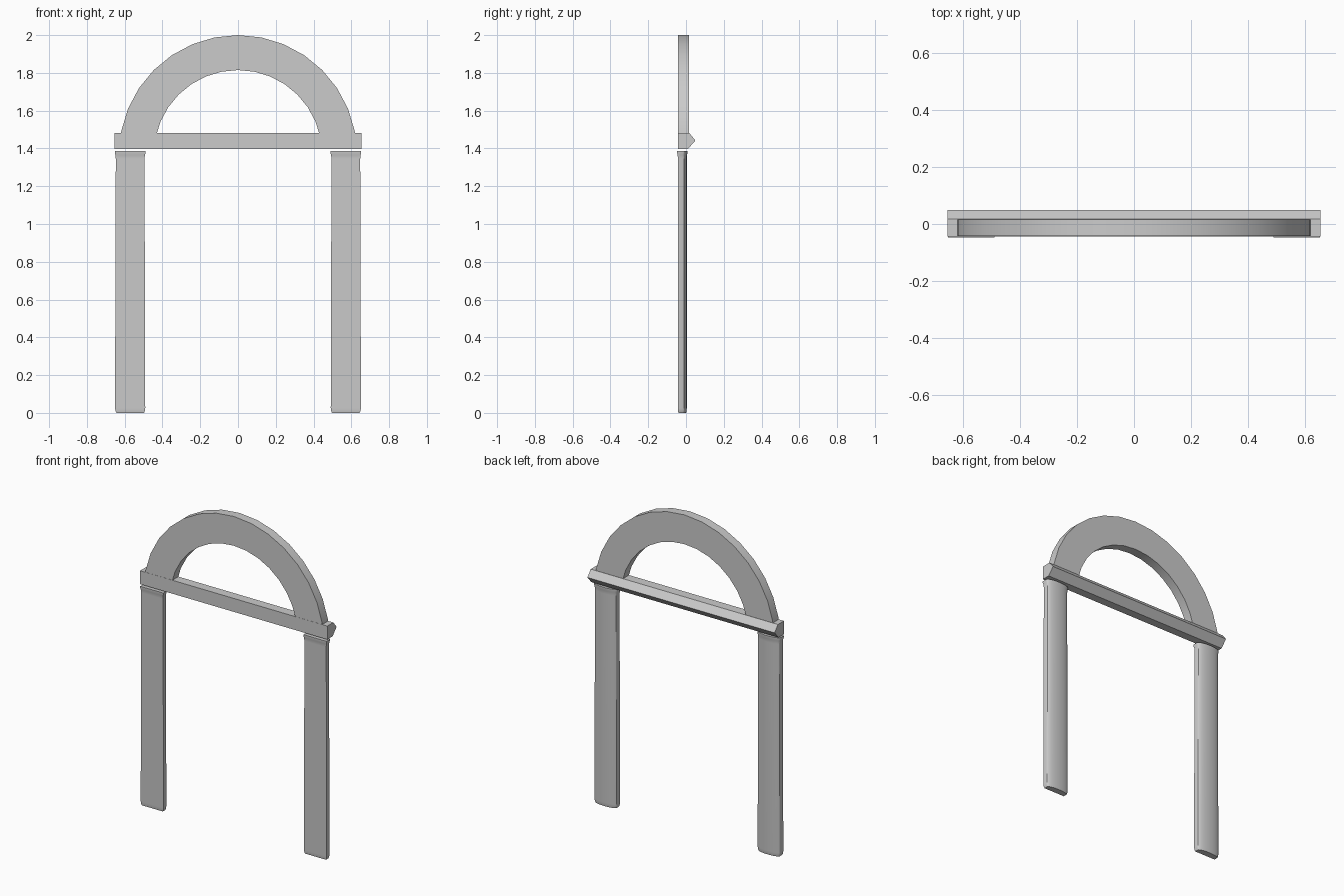
import bpy, bmesh
from math import pi, sin, cos, radians

if "Cube" in bpy.data.objects:
    bpy.data.objects.remove(bpy.data.objects["Cube"])


def loft(name, rings, smooth=30):
    """Skin a list of equal-length point rings and cap both ends."""
    bm = bmesh.new()
    vs = [[bm.verts.new(p) for p in ring] for ring in rings]
    n = len(vs[0])
    for a, b in zip(vs, vs[1:]):
        for i in range(n):
            j = (i + 1) % n
            bm.faces.new((a[i], a[j], b[j], b[i]))
    bm.faces.new(vs[0])
    bm.faces.new(vs[-1])
    bmesh.ops.recalc_face_normals(bm, faces=bm.faces)
    me = bpy.data.meshes.new(name)
    bm.to_mesh(me)
    bm.free()
    ob = bpy.data.objects.new(name, me)
    bpy.context.collection.objects.link(ob)
    bpy.ops.object.select_all(action='DESELECT')
    ob.select_set(True)
    bpy.context.view_layer.objects.active = ob
    bpy.ops.object.shade_smooth_by_angle(angle=radians(smooth))
    return ob


# Arch: upper part of a 32-sided ring, feet sunk into the crossbar
CZ, R_OUT, R_IN, FOOT = 1.37, 0.63, 0.445, 1.44
Y0, Y1 = -0.042, 0.016


def arch_points(r):
    step = pi / 16
    pts = [(r * cos(i * step), CZ + r * sin(i * step)) for i in range(1, 16)]
    x = r * cos(step) + 0.004
    return [(x, FOOT)] + pts + [(-x, FOOT)]


loft("arch", [[(xo, Y0, zo), (xo, Y1, zo), (xi, Y1, zi), (xi, Y0, zi)]
              for (xo, zo), (xi, zi) in zip(arch_points(R_OUT), arch_points(R_IN))])

# Crossbar: flat front, ridged back
bar = [(-0.043, 1.397), (0.01, 1.397), (0.05, 1.442), (0.017, 1.482), (-0.043, 1.482)]
loft("crossbar", [[(x, y, z) for y, z in bar] for x in (-0.655, 0.655)])


# Pillars: flat front, short flat sides, bowed back, flared top
def pillar_ring(cx, z, half, grow):
    front, side, back = -0.043 - grow, -0.016, 0.004 + grow
    arc = [(cx + half * cos(a), side + (back - side) * sin(a))
           for a in (i * pi / 12 for i in range(13))]
    return [(x, y, z) for x, y in [(cx - half, front), (cx + half, front)] + arc]


LEVELS = [(0.0, 0.073, -0.003), (0.008, 0.077, -0.001), (0.025, 0.080, 0.0),
          (1.345, 0.076, 0.0), (1.365, 0.078, 0.001), (1.375, 0.081, 0.004),
          (1.386, 0.081, 0.004)]
for side, label in ((-1, "left"), (1, "right")):
    loft(label + "_pillar", [pillar_ring(side * 0.571, *lv) for lv in LEVELS])
